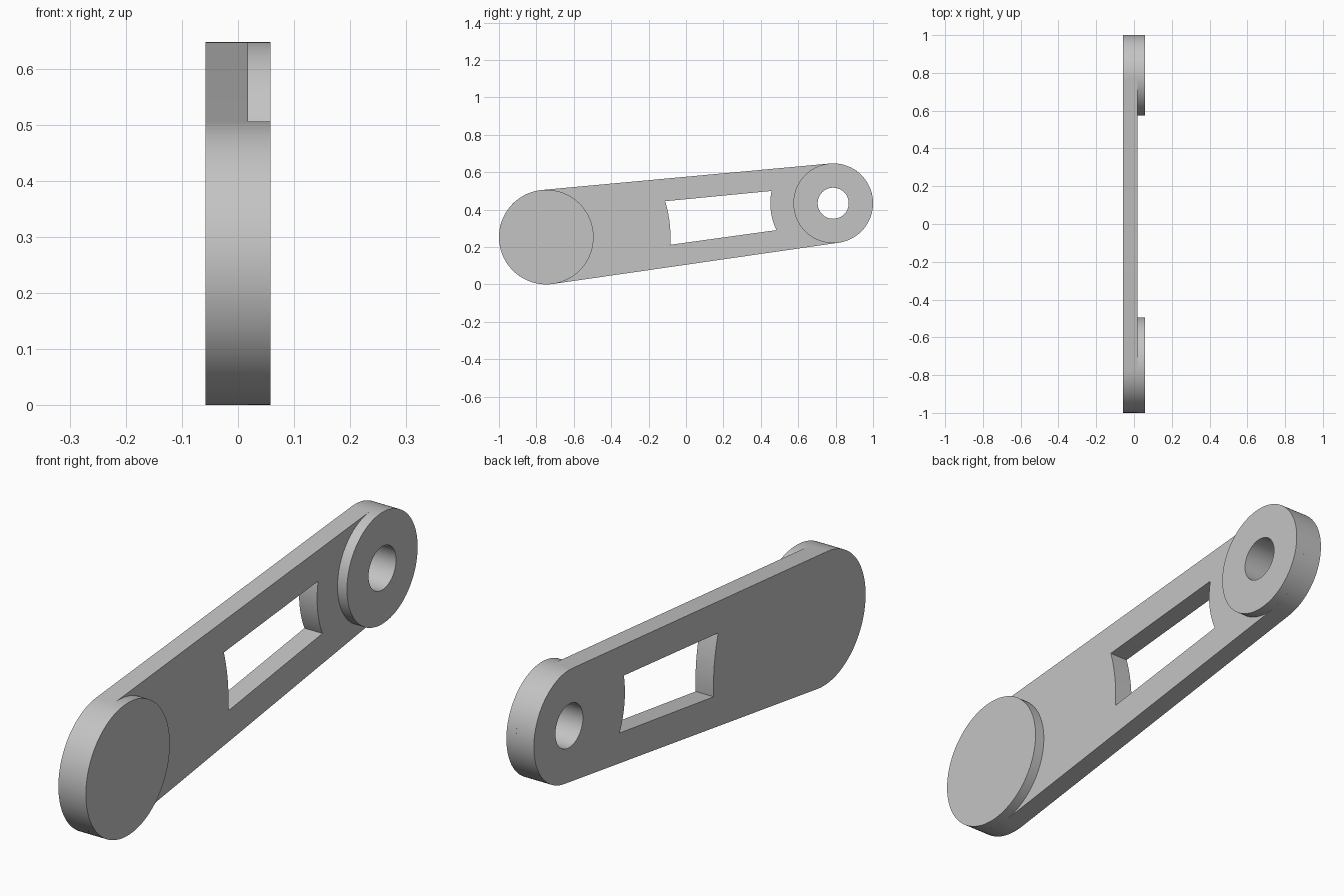
import bpy, bmesh
from math import pi, sin, cos, atan2, acos, hypot, radians

cube = bpy.data.objects.get("Cube")
if cube:
    bpy.data.objects.remove(cube, do_unlink=True)

# Main dimensions: pivots are (y, z)
BIG, BIG_R = (-0.747, 0.253), 0.253
SMALL, SMALL_R = (0.787, 0.434), 0.213
HOLE_R = 0.083
BACK, FACE, FRONT = -0.058, 0.018, 0.058

grey = bpy.data.materials.new("plain grey")
grey.use_nodes = True
colour = (0.55, 0.55, 0.55, 1)
grey.diffuse_color = colour
grey.node_tree.nodes["Principled BSDF"].inputs["Base Color"].default_value = colour


def arc(centre, radius, start, end, steps):
    """Points along an arc, both ends included."""
    angles = [start + (end - start) * i / steps for i in range(steps + 1)]
    return [(centre[0] + radius * cos(t), centre[1] + radius * sin(t)) for t in angles]


def circle(centre, radius, start=0):
    return arc(centre, radius, start, start + 2 * pi, 96)[:-1]


def extrude_profile(name, loops, x0, x1):
    """Fill an outline with holes and extrude it along x."""
    bm = bmesh.new()
    for loop in loops:
        verts = [bm.verts.new((x0, y, z)) for y, z in loop]
        for a, b in zip(verts, verts[1:] + verts[:1]):
            bm.edges.new((a, b))
    bmesh.ops.triangle_fill(bm, edges=bm.edges[:], use_beauty=True)
    result = bmesh.ops.extrude_face_region(bm, geom=bm.faces[:])
    moved = [g for g in result["geom"] if isinstance(g, bmesh.types.BMVert)]
    bmesh.ops.translate(bm, verts=moved, vec=(x1 - x0, 0, 0))
    bmesh.ops.recalc_face_normals(bm, faces=bm.faces[:])
    mesh = bpy.data.meshes.new(name)
    bm.to_mesh(mesh)
    bm.free()
    mesh.materials.append(grey)
    obj = bpy.data.objects.new(name, mesh)
    bpy.context.collection.objects.link(obj)
    bpy.ops.object.select_all(action="DESELECT")
    obj.select_set(True)
    bpy.context.view_layer.objects.active = obj
    bpy.ops.object.shade_smooth_by_angle(angle=radians(30))
    return obj


# Arm outline: two end arcs joined by their outer tangents
dy, dz = SMALL[0] - BIG[0], SMALL[1] - BIG[1]
tilt = atan2(dz, dy)
spread = acos((BIG_R - SMALL_R) / hypot(dy, dz))
outline = (arc(BIG, BIG_R, tilt + spread, tilt + 2 * pi - spread, 48)
           + arc(SMALL, SMALL_R, tilt - spread, tilt + spread, 48))

# Window with ends concentric to the two pivots
window = (arc(BIG, 0.664, -0.062, 0.293, 16)
          + arc(SMALL, 0.336, pi - 0.197, pi + 0.442, 16))
hole = circle(SMALL, HOLE_R)

extrude_profile("arm_plate", [outline, window, hole], BACK, FACE)

# Raised bosses on the face of the arm
extrude_profile("large_boss", [circle(BIG, BIG_R, tilt + spread)], FACE, FRONT)
extrude_profile("small_boss", [circle(SMALL, SMALL_R, tilt + spread), hole], FACE, FRONT)
